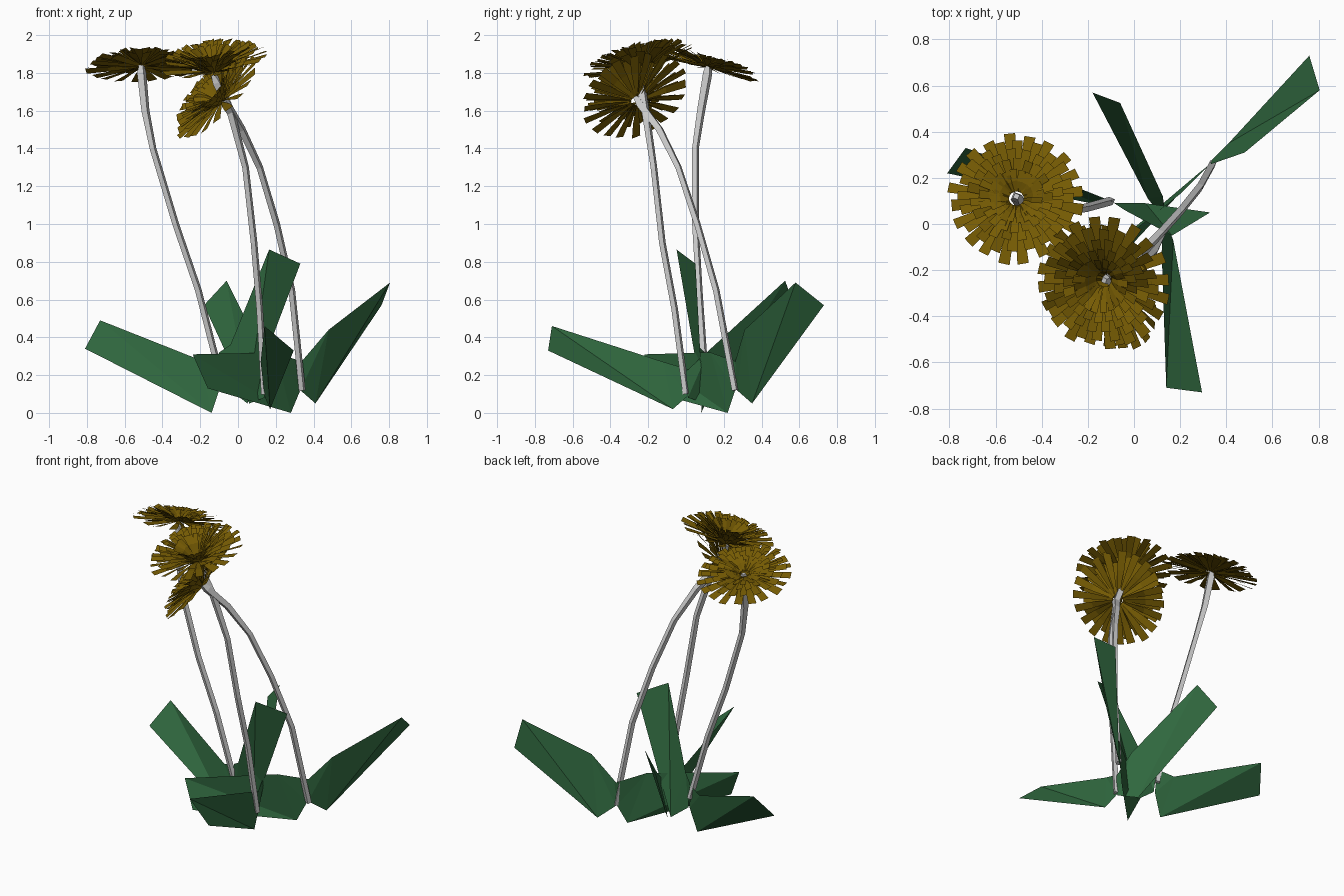
import bpy, math, random
from mathutils import Vector

if "Cube" in bpy.data.objects:
    bpy.data.objects.remove(bpy.data.objects["Cube"])

random.seed(4)


def material(name, color):
    m = bpy.data.materials.new(name)
    m.diffuse_color = (*color, 1)
    m.use_nodes = True
    m.node_tree.nodes["Principled BSDF"].inputs["Base Color"].default_value = m.diffuse_color
    return m


GREEN = material("leaf_green", (0.03, 0.14, 0.05))
YELLOW = material("petal_yellow", (0.18, 0.105, 0.001))


def add_mesh(name, verts, faces, mat=None):
    me = bpy.data.meshes.new(name)
    me.from_pydata(verts, [], faces)
    me.update()
    ob = bpy.data.objects.new(name, me)
    bpy.context.collection.objects.link(ob)
    if mat:
        me.materials.append(mat)
    return ob


def stem(name, path, radius=0.019, sides=4):
    """Faceted tube along a path, wider under the flower, pointed at the tip."""
    pts = [Vector(p) for p in path]
    last = len(pts) - 1
    verts, faces = [], []
    for i, p in enumerate(pts):
        d = (pts[min(i + 1, last)] - pts[max(i - 1, 0)]).normalized()
        u = d.cross(Vector((0, 1, 0))).normalized()
        v = d.cross(u)
        r = radius * {last: 0.8, last - 1: 1.4, last - 2: 1.2}.get(i, 1)
        for k in range(sides):
            a = math.tau * (k + 0.25) / sides
            verts.append(p + r * (math.cos(a) * u + math.sin(a) * v))
    for i in range(last):
        for k in range(sides):
            a, b = i * sides + k, i * sides + (k + 1) % sides
            faces.append((a, b, b + sides, a + sides))
    faces.append(tuple(range(sides))[::-1])
    faces.append(tuple(range(len(verts) - sides, len(verts))))
    add_mesh(name, verts, faces)


def leaf(name, pairs):
    """Blade strip given as (upper, lower) edge pairs from neck to tip."""
    verts = [p for pair in pairs for p in pair]
    faces = []
    for i in range(0, len(verts) - 2, 2):
        faces += [(i, i + 1, i + 2), (i + 1, i + 3, i + 2)]
    add_mesh(name, verts, faces, GREEN)


def flower(name, base, normal, rise, spread, count=20):
    """Rings of strap petals; inner rings are shorter and stand up as steeper cones."""
    rot = Vector(normal).to_track_quat('Z', 'Y')
    base = Vector(base)
    verts, faces = [], []
    for ring, length in enumerate((0.295, 0.255, 0.21, 0.165, 0.12)):
        for k in range(count):
            a = math.tau * (k + 0.5 * (ring % 2)) / count + random.uniform(-.03, .03)
            out = Vector((math.cos(a), math.sin(a), 0))
            side = Vector((-math.sin(a), math.cos(a), 0))
            tip = length * random.uniform(0.95, 1.02)
            h = rise + spread * (0, .6, .9, 1, .9)[ring] + random.uniform(-.004, .004)
            twist = random.uniform(-.008, .008)
            n = len(verts)
            width = 0.010 + 0.05 * length
            for r, z, w in ((0.032, 0.001 * ring, 0.005),
                            (tip * 0.6, h * 0.65, width * 0.8),
                            (tip, h, width)):
                for s in (-1, 1):
                    p = out * r + side * (s * w) + Vector((0, 0, z + s * twist))
                    verts.append(base + rot @ p)
            faces += [(n, n + 2, n + 3, n + 1), (n + 2, n + 4, n + 5, n + 3)]
    add_mesh(name, verts, faces, YELLOW)


# Stems
stem("stem_left", [(-.10, .10, .22), (-.21, .07, .65), (-.33, .05, 1.0),
                   (-.45, .05, 1.4), (-.49, .08, 1.6), (-.51, .115, 1.80), (-.51, .12, 1.84)])
stem("stem_middle", [(.14, 0, .10), (.115, -.06, .55), (.085, -.125, .9),
                     (.04, -.17, 1.3), (-.04, -.215, 1.6), (-.11, -.24, 1.75), (-.13, -.245, 1.79)])
stem("stem_right", [(.34, .26, .12), (.285, .16, .65), (.205, .06, 1.0),
                    (.115, -.04, 1.3), (.02, -.14, 1.5), (-.06, -.24, 1.63), (-.09, -.27, 1.68)])

# Flower heads
flower("flower_left", (-.51, .11, 1.835), (-.03, .26, .96), -0.005, 0.055)
flower("flower_top", (-.13, -.24, 1.81), (-.15, -.25, .95), 0.055, 0.065)
flower("flower_low", (-.09, -.26, 1.655), (-.70, -.33, .63), 0.035, 0.065)

# Leaves: two at the foot of each stem
leaf("leaf_back_right", [((.335, .26, .27), (.33, .27, .12)),
                         ((.48, .31, .44), (.41, .35, .05)),
                         ((.805, .58, .69), (.76, .73, .57))])
leaf("leaf_front_left", [((.34, .27, .27), (.33, .26, .12)),
                         ((.20, .13, .32), (.28, .22, .0)),
                         ((-.24, -.22, .31), (-.16, -.25, .13))])
leaf("leaf_left", [((-.10, .10, .31), (-.09, .09, .15)),
                   ((-.20, .14, .28), (-.14, .08, .0)),
                   ((-.73, .33, .49), (-.81, .22, .34))])
leaf("leaf_middle", [((-.10, .10, .32), (-.08, .09, .15)),
                     ((-.04, .06, .36), (.05, .09, .05)),
                     ((.165, -.05, .865), (.33, .05, .79))])
leaf("leaf_front", [((.13, .05, .22), (.14, .01, .09)),
                    ((.12, -.12, .27), (.17, -.07, .02)),
                    ((.14, -.71, .46), (.295, -.73, .33))])
leaf("leaf_back", [((.14, 0, .22), (.14, .01, .08)),
                   ((.125, .12, .33), (.06, .11, .05)),
                   ((-.06, .525, .70), (-.18, .57, .57))])
